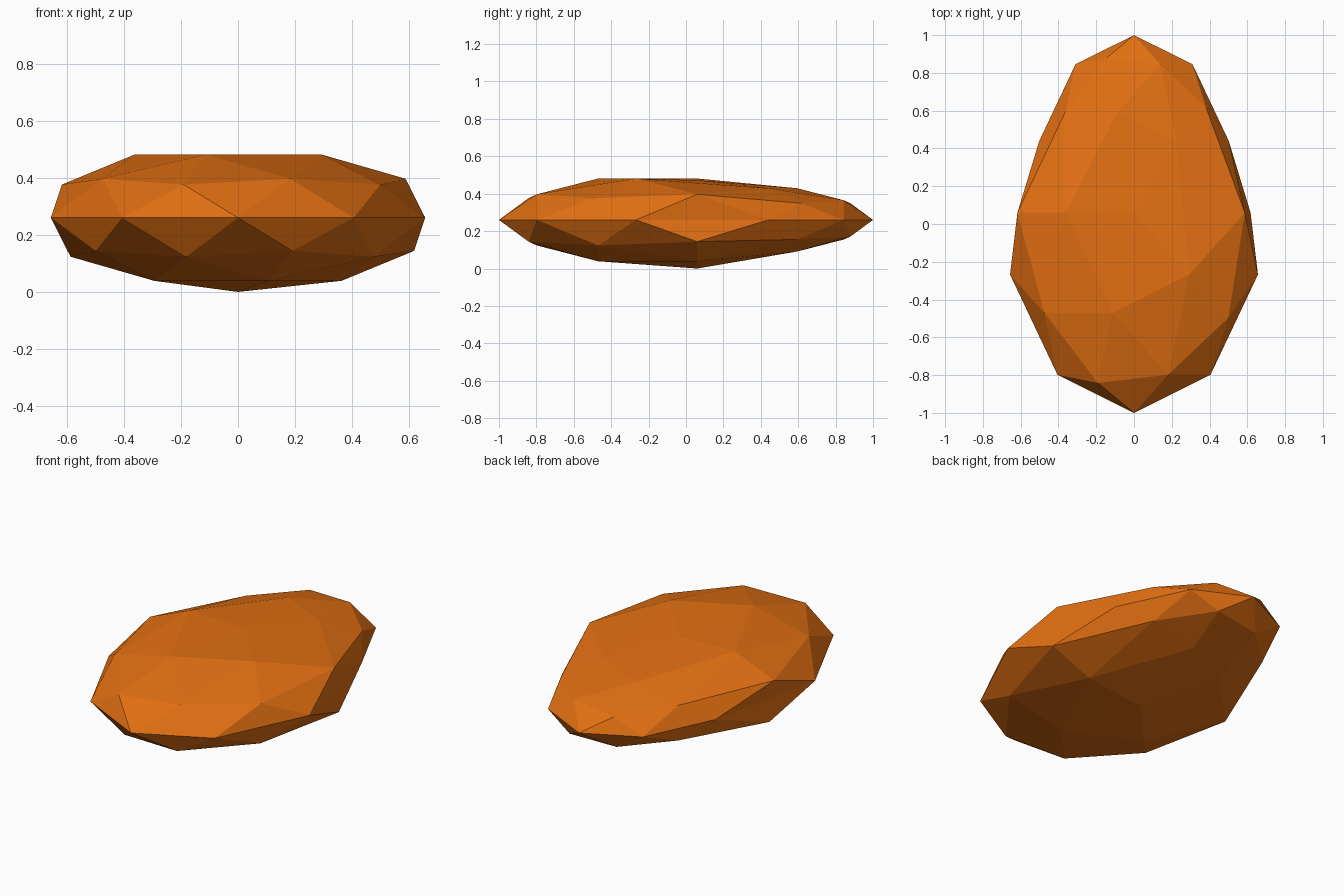
import bpy, bmesh

if "Cube" in bpy.data.objects:
    bpy.data.objects.remove(bpy.data.objects["Cube"])

# Colour
orange = bpy.data.materials.new("burnt_orange")
orange.diffuse_color = (0.76, 0.16, 0.006, 1)
orange.use_nodes = True
orange.node_tree.nodes["Principled BSDF"].inputs["Base Color"].default_value = orange.diffuse_color

# Faceted pebble: low-poly icosphere, squashed, with a narrowed back half
bm = bmesh.new()
bmesh.ops.create_icosphere(bm, subdivisions=2, radius=1.0)
WIDTH, LENGTH, HEIGHT = 0.69, 1.06, 0.26
for v in bm.verts:
    x, y, z = v.co
    back = y > 0.01
    k = 0.764 if back else 1.0            # back half is shrunk as one piece
    v.co.x = -x * WIDTH * k               # mirrored facet layout
    v.co.y = (0.19 if back else 0.06) + y * LENGTH * k
    v.co.z = 0.26 + z * HEIGHT * k
    if z > 0.99:                          # flattened top point
        v.co.z = 0.472
bmesh.ops.recalc_face_normals(bm, faces=bm.faces)

mesh = bpy.data.meshes.new("pebble")
bm.to_mesh(mesh)
bm.free()
mesh.materials.append(orange)
pebble = bpy.data.objects.new("pebble", mesh)
bpy.context.collection.objects.link(pebble)
